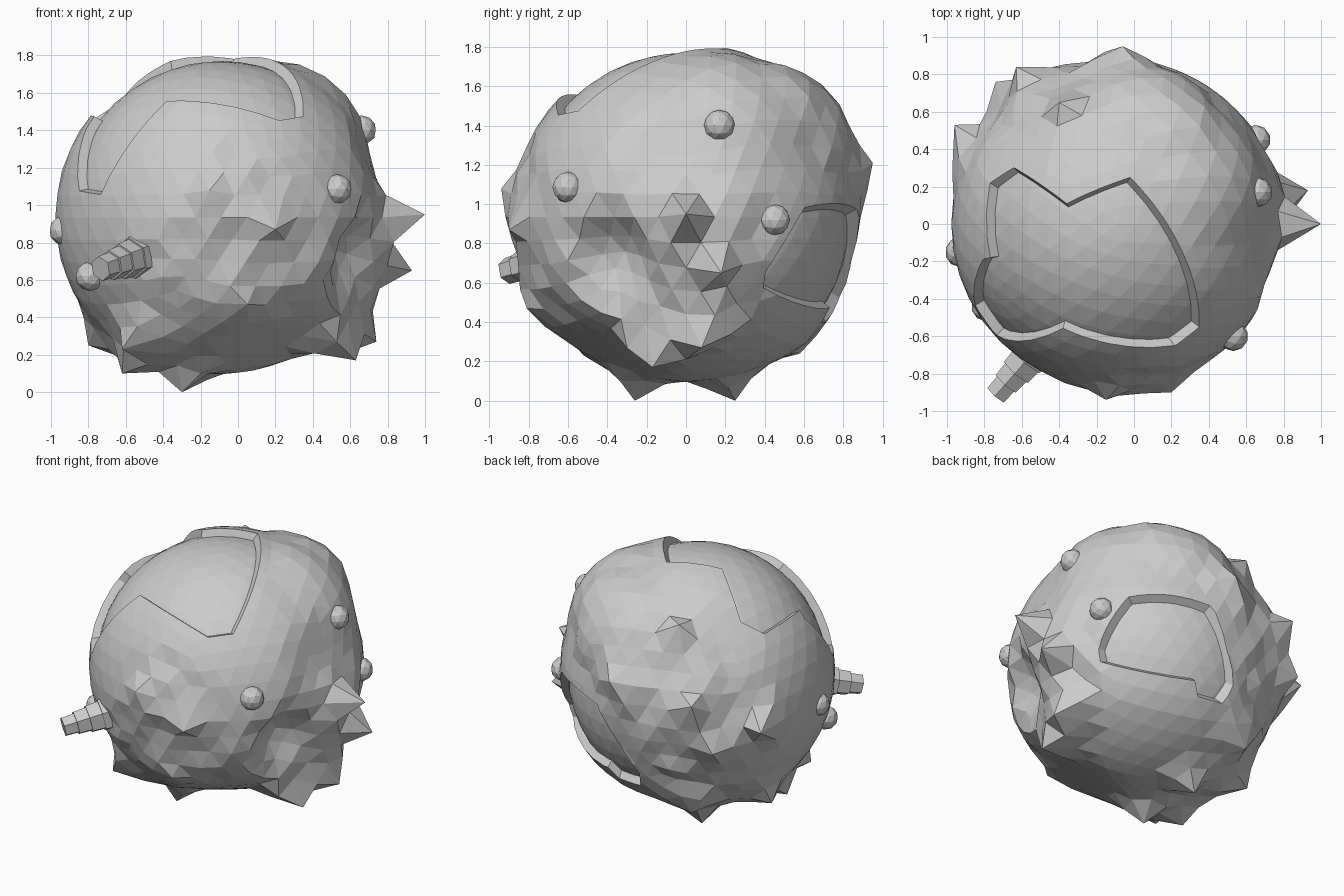
import bpy, bmesh, math, random
from mathutils import Vector, Matrix

if "Cube" in bpy.data.objects:
    bpy.data.objects.remove(bpy.data.objects["Cube"])

random.seed(4)
C = Vector((-0.09, 0, 0.935))     # body centre
R, R_IN = 0.887, 0.835            # outer surface and recess floor radius


def make_object(name, bm):
    bmesh.ops.recalc_face_normals(bm, faces=bm.faces)
    me = bpy.data.meshes.new(name)
    bm.to_mesh(me)
    bm.free()
    ob = bpy.data.objects.new(name, me)
    bpy.context.collection.objects.link(ob)
    return ob


def ico(name, radius, subdiv, loc):
    bm = bmesh.new()
    bmesh.ops.create_icosphere(bm, subdivisions=subdiv, radius=radius,
                               matrix=Matrix.Translation(loc))
    return make_object(name, bm)


def subtract(ob, cutter):
    mod = ob.modifiers.new("cut", 'BOOLEAN')
    mod.operation, mod.solver, mod.object = 'DIFFERENCE', 'EXACT', cutter
    bpy.context.view_layer.objects.active = ob
    bpy.ops.object.modifier_apply(modifier=mod.name)
    bpy.data.objects.remove(cutter, do_unlink=True)


def panel_cutter(dirs, lift):
    """Wedge through an outline, hollowed by the floor sphere; lift slopes the walls."""
    dirs = [d.normalized() for d in dirs]
    axis = sum(dirs, Vector()).normalized()
    a = axis * lift
    bm = bmesh.new()
    apex = bm.verts.new(C + a)
    rim = []
    for d in dirs:
        ray = d * R - a
        rim.append(bm.verts.new(C + a + ray * ((1.4 - lift) / ray.dot(axis))))
    bm.faces.new(rim)
    for p, q in zip(rim, rim[1:] + rim[:1]):
        bm.faces.new((apex, p, q))
    wedge = make_object("panel_cutter", bm)
    wedge.hide_render = True
    subtract(wedge, ico("floor_cutter", R_IN, 4, C))
    return wedge


# Outlines of the two recessed panels
top_xy = [(-0.65, 0.31), (-0.36, 0.11), (-0.02, 0.25), (0.35, -0.55), (0.22, -0.65),
          (-0.38, -0.56), (-0.74, -0.60), (-0.85, -0.435), (-0.81, -0.19),
          (-0.77, -0.18), (-0.77, 0.22)]
top_dirs = []
for x, y in top_xy:
    dx = x - C.x
    top_dirs.append(Vector((dx, y, math.sqrt(max(0.015, R * R - dx * dx - y * y)))))
side_dirs = [Vector(p) for p in (
    (0.64, 0.60, 0.05), (0.18, 0.86, 0.04), (-0.09, 0.78, -0.41), (-0.05, 0.71, -0.53),
    (0.13, 0.69, -0.54), (0.19, 0.73, -0.46), (0.70, 0.39, -0.36), (0.73, 0.40, -0.28))]

# Broad swells and dents: direction, angular radius, height
swells = [((0.60, 0.35, 0.70), 0.45, 0.08), ((0.25, 0.75, 0.62), 0.42, 0.10),
          ((0.15, 0.0, -1.0), 0.75, -0.05), ((0.74, -0.37, -0.22), 0.31, -0.19),
          ((0.3, -0.45, -0.75), 0.45, -0.05), ((0.85, -0.1, 0.25), 0.35, -0.05),
          ((-0.6, 0.5, 0.6), 0.3, -0.02)]
# Rough areas: direction, angular radius
rough = [((0.1, -0.85, -0.15), 0.6), ((-0.4, 0.75, -0.1), 0.7), ((0.8, 0, -0.2), 0.55)]
# Spike tips, with how much of the height the surrounding ring takes
spikes = [(1.0, 0.0, 0.95, .15), (0.93, 0.18, 0.65, .15), (0.74, 0.08, 0.27, .4),
          (0.63, -0.17, 0.17, .45), (-0.30, -0.26, 0.0, .35), (-0.30, 0.25, 0.0, .35),
          (-0.62, -0.25, 0.10, .35), (-0.80, 0.18, 0.25, .35), (-0.96, 0.53, 0.92, .25),
          (-0.63, 0.84, 1.14, .3), (-0.74, 0.76, 0.80, .3), (-0.40, 0.65, 1.59, .15),
          (-0.06, 0.95, 1.21, .35), (-0.45, 0.58, 0.24, .35), (-0.15, -0.94, 1.08, .4),
          (0.20, -0.90, 0.87, .4), (0.05, -0.81, 0.47, .4), (-0.62, -0.52, 0.23, .4)]

# Body: faceted ball with swells, rough patches and pulled-out spikes
bm = bmesh.new()
bmesh.ops.create_icosphere(bm, subdivisions=4, radius=1)
units = {v: v.co.normalized() for v in bm.verts}
for v, n in units.items():
    h = 0
    for d, rad, amt in swells:
        t = n.angle(Vector(d)) / rad
        if t < 1:
            h += amt * (1 - t * t)
    for d, rad in rough:
        if n.angle(Vector(d)) < rad:
            h += random.uniform(-0.02, 0.015)
            break
    v.co = C + n * (R + h)
for x, y, z, share in spikes:
    tip = Vector((x, y, z))
    d = (tip - C).normalized()
    peak = min(units, key=lambda v: -units[v].dot(d))
    rise = (tip - C).length - (peak.co - C).length
    for e in peak.link_edges:
        v = e.other_vert(peak)
        v.co += units[v] * max(0, rise) * share * random.uniform(0.3, 1.2)
    peak.co = tip
body = make_object("body", bm)
subtract(body, panel_cutter(top_dirs, 0.33))
subtract(body, panel_cutter(side_dirs, 0.5))

# Small round studs set into the surface
for i, p in enumerate([(0.66, 0.17, 1.40), (0.65, 0.45, 0.92), (0.53, -0.60, 1.085),
                       (-0.93, -0.15, 0.865), (-0.79, -0.44, 0.62)]):
    ico(f"stud_{i + 1}", 0.08, 2, p)

# Stepped hexagonal horn
base, tip = Vector((-0.46, -0.60, 0.755)), Vector((-0.735, -0.91, 0.66))
rot = (tip - base).to_track_quat('Z', 'Y').to_matrix().to_4x4()
bm = bmesh.new()
steps = 5
length = (tip - base).length / steps
for i in range(steps):
    r = 0.135 - 0.016 * i
    mid = base.lerp(tip, (i + 0.5) / steps)
    bmesh.ops.create_cone(bm, cap_ends=True, segments=6, radius1=r, radius2=r * 0.95,
                          depth=length, matrix=Matrix.Translation(mid) @ rot)
make_object("horn", bm)
